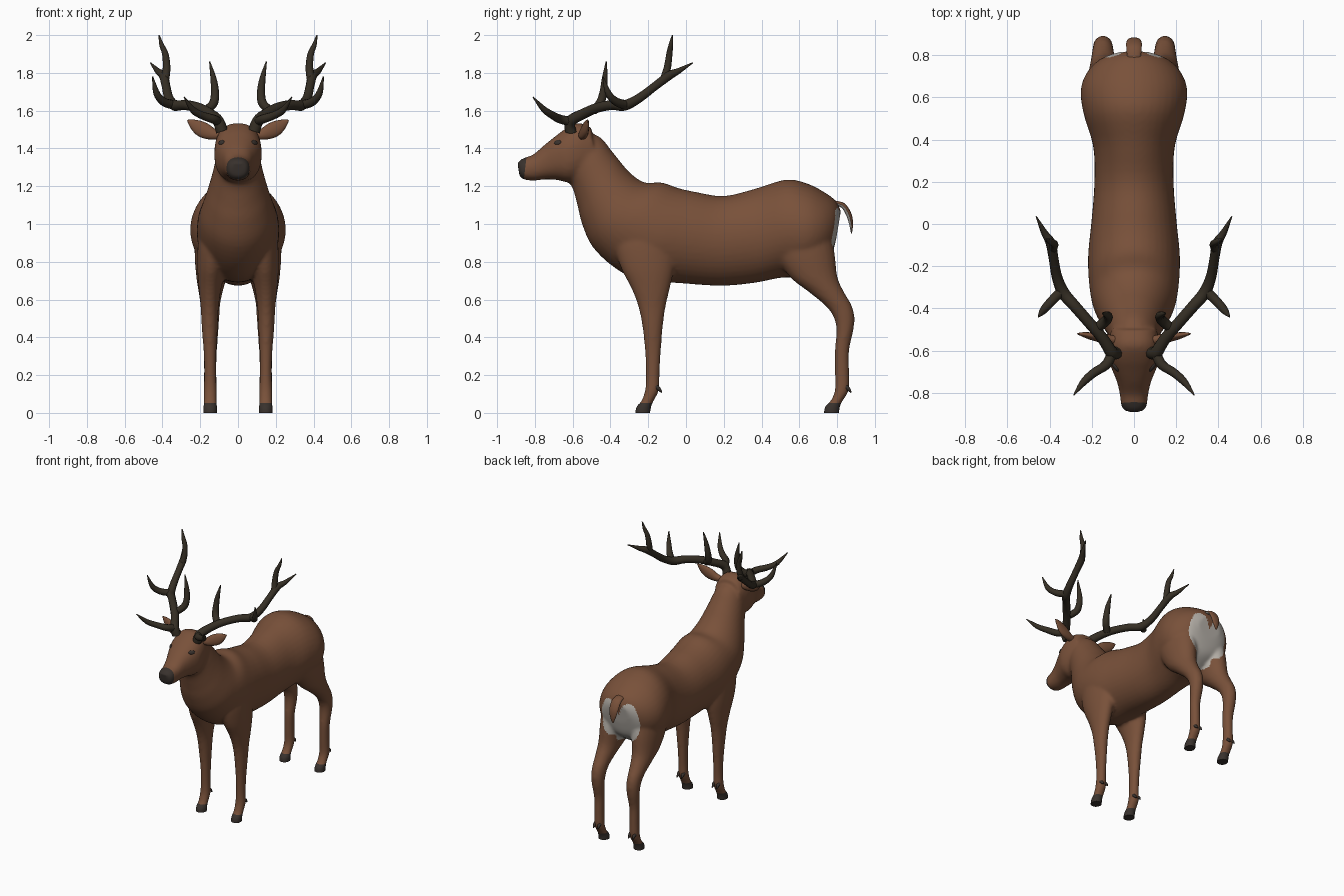
import bpy, bmesh, math
from mathutils import Vector, Matrix
from mathutils.bvhtree import BVHTree

if "Cube" in bpy.data.objects:
    bpy.data.objects.remove(bpy.data.objects["Cube"])


def material(name, rgb):
    m = bpy.data.materials.new(name)
    m.diffuse_color = (*rgb, 1)
    m.use_nodes = True
    m.node_tree.nodes["Principled BSDF"].inputs["Base Color"].default_value = m.diffuse_color
    return m


FUR = material("brown fur", (0.19, 0.082, 0.042))
PALE = material("pale rump", (0.46, 0.43, 0.39))
HORN = material("dark hoof", (0.040, 0.031, 0.026))
ANTLER = material("antler", (0.036, 0.028, 0.018))


def spline(a, b, c, d, t):
    return 0.5 * (2 * b + (c - a) * t + (2 * a - 5 * b + 4 * c - d) * t * t
                  + (3 * b - a - 3 * c + d) * t ** 3)


def loft(bm, rings, sides=24, steps=4, power=1.0):
    """Skin smoothly interpolated elliptical rings (centre, half axis, half axis)."""
    n, fine = len(rings), []
    for i in range(n - 1):
        quad = [rings[max(i - 1, 0)], rings[i], rings[i + 1], rings[min(i + 2, n - 1)]]
        for s in range(steps):
            fine.append([spline(*(q[k] for q in quad), s / steps) for k in range(3)])
    fine.append(rings[-1])

    def bend(v):
        return math.copysign(abs(v) ** power, v)
    loops = []
    for c, u, v in fine:
        loops.append([bm.verts.new(c + u * bend(math.cos(2 * math.pi * k / sides))
                                   + v * bend(math.sin(2 * math.pi * k / sides)))
                      for k in range(sides)])
    faces = [bm.faces.new((a[k], a[(k + 1) % sides], b[(k + 1) % sides], b[k]))
             for a, b in zip(loops, loops[1:]) for k in range(sides)]
    faces += [bm.faces.new(loops[0]), bm.faces.new(loops[-1])]
    bmesh.ops.recalc_face_normals(bm, faces=faces)


def tube(bm, points, radii, sides=10, flat=1.0, steps=5):
    """Tapered tube through the points."""
    pts, rings = [Vector(p) for p in points], []
    for i, p in enumerate(pts):
        t = (pts[min(i + 1, len(pts) - 1)] - pts[max(i - 1, 0)]).normalized()
        u = (Vector((1, 0, 0)) - t * t.x).normalized()
        rings.append((p, u * radii[i], t.cross(u) * radii[i] * flat))
    loft(bm, rings, sides, steps)


def finish(bm, name, mats, angle=50):
    me = bpy.data.meshes.new(name)
    bm.to_mesh(me)
    bm.free()
    for m in mats:
        me.materials.append(m)
    me.shade_smooth()
    me.set_sharp_from_angle(angle=math.radians(angle))
    ob = bpy.data.objects.new(name, me)
    bpy.context.collection.objects.link(ob)
    return ob


def slices(rows):
    """Rings from top point, bottom point and half width."""
    out = []
    for ty, tz, by, bz, w in rows:
        top, bot = Vector((0, ty, tz)), Vector((0, by, bz))
        out.append(((top + bot) / 2, Vector((w, 0, 0)), (top - bot) / 2))
    return out


def leg_rings(rows, side):
    return [(Vector((x * side, (y0 + y1) / 2, z)), Vector((rx, 0, 0)),
             Vector((0, (y1 - y0) / 2, 0))) for x, z, y0, y1, rx in rows]


TORSO = [(-.60, 1.48, -.66, 1.26, .10), (-.47, 1.47, -.605, 1.20, .115),
         (-.38, 1.37, -.575, 1.10, .14), (-.30, 1.275, -.55, 1.0, .17),
         (-.22, 1.22, -.495, .88, .20), (-.13, 1.22, -.38, .77, .215),
         (-.04, 1.19, -.24, .70, .217), (.05, 1.17, -.05, .688, .203),
         (.20, 1.148, .18, .673, .188), (.37, 1.188, .36, .688, .193),
         (.53, 1.235, .50, .715, .237), (.64, 1.215, .62, .72, .253),
         (.73, 1.17, .70, .76, .225), (.79, 1.125, .765, .82, .165),
         (.82, 1.07, .795, .92, .09)]
HEAD = [(-.892, 1.325, -.882, 1.255, .042), (-.865, 1.347, -.86, 1.236, .060),
        (-.81, 1.367, -.805, 1.230, .067), (-.75, 1.418, -.745, 1.236, .081),
        (-.70, 1.458, -.68, 1.233, .104), (-.64, 1.503, -.62, 1.22, .124),
        (-.57, 1.535, -.55, 1.24, .122), (-.50, 1.51, -.48, 1.27, .105)]
FRONT_LEG = [(.147, -.03, -.272, -.19, .037), (.147, .03, -.265, -.185, .038),
             (.147, .06, -.238, -.173, .035), (.147, .12, -.217, -.143, .036),
             (.147, .20, -.212, -.140, .032), (.148, .32, -.217, -.133, .034),
             (.150, .45, -.230, -.123, .042), (.150, .56, -.252, -.108, .048),
             (.148, .66, -.29, -.085, .060), (.140, .78, -.35, -.06, .076),
             (.125, .92, -.38, -.06, .085), (.110, 1.05, -.32, -.08, .07)]
HIND_LEG = [(.147, -.03, .728, .81, .037), (.147, .03, .733, .815, .038),
            (.147, .06, .763, .827, .035), (.147, .12, .788, .862, .036),
            (.147, .22, .788, .864, .033), (.147, .33, .788, .864, .036),
            (.147, .44, .796, .887, .044), (.147, .51, .780, .892, .048),
            (.147, .57, .735, .877, .052), (.145, .64, .65, .837, .064),
            (.140, .72, .55, .802, .081), (.130, .85, .47, .787, .10),
            (.120, 1.0, .48, .76, .10)]

# Body: torso, neck, head and legs fused into one skin
bm = bmesh.new()
loft(bm, slices(TORSO), 40)
loft(bm, slices(HEAD), 32, power=.85)
for s in (-1, 1):
    loft(bm, leg_rings(FRONT_LEG, s))
    loft(bm, leg_rings(HIND_LEG, s))
body = finish(bm, "body", [])
rm = body.modifiers.new("fuse", 'REMESH')
rm.mode, rm.voxel_size = 'VOXEL', .011
sm = body.modifiers.new("soften", 'SMOOTH')
sm.factor, sm.iterations = .5, 6
deps = bpy.context.evaluated_depsgraph_get()
skin = bpy.data.meshes.new_from_object(body.evaluated_get(deps))
bpy.data.objects.remove(body)
bm = bmesh.new()
bm.from_mesh(skin)
bpy.data.meshes.remove(skin)


def cut(co, no, clear=False):
    return bmesh.ops.bisect_plane(bm, geom=bm.verts[:] + bm.edges[:] + bm.faces[:],
                                  plane_co=co, plane_no=no, clear_inner=clear)


# Flat soles, then clean colour edges at hooves and nose
cut((0, 0, 0), (0, 0, 1), True)
bmesh.ops.holes_fill(bm, edges=[e for e in bm.edges if e.is_boundary], sides=0)
cut((0, 0, .052), (0, 0, 1))
cut((0, -.852, 1.29), (0, 1, -.12))
bm.normal_update()
for f in bm.faces:
    c, x = f.calc_center_median(), abs(f.calc_center_median().x)
    f.material_index = 0
    if c.z < .052 or c.y + .852 - .12 * (c.z - 1.29) < 0:
        f.material_index = 2
    elif c.y > .6 and f.normal.y > .2:
        oval = ((x - .08) / .078) ** 2 + ((c.z - .94) / .145) ** 2 < 1
        if oval or (x < .065 and .74 < c.z < .98):
            f.material_index = 1
tree = BVHTree.FromBMesh(bm)
finish(bm, "body", [FUR, PALE, HORN])

# Tail: brown above, pale below
bm = bmesh.new()
tube(bm, [(0, .77, 1.115), (0, .83, 1.098), (0, .862, 1.05), (0, .874, 1.0), (0, .876, .95)],
     [.03, .036, .036, .026, .006], 16, .4)
bm.normal_update()
for f in bm.faces:
    f.material_index = 1 if f.normal.y < -.2 else 0
finish(bm, "tail", [FUR, PALE])

for s, label in ((-1, "left"), (1, "right")):
    # Ear: flattened leaf
    bm = bmesh.new()
    up = Vector((-.42 * s, 0, .9))
    rows = [(.09, 1.468, -.55, .024, .02), (.13, 1.474, -.545, .03, .024),
            (.17, 1.491, -.537, .04, .022), (.21, 1.511, -.53, .038, .017),
            (.245, 1.533, -.523, .022, .010), (.268, 1.549, -.52, .003, .003)]
    loft(bm, [(Vector((x * s, y, z)), Vector((0, d, 0)), up * h)
              for x, z, y, h, d in rows], 16)
    finish(bm, label + "_ear", [FUR])

    # Eye: dark oval set on the side of the head
    hit, normal, _, _ = tree.ray_cast(Vector((s, -.68, 1.432)), Vector((-s, 0, 0)))
    bm = bmesh.new()
    spin = normal.to_track_quat('X', 'Z').to_matrix().to_4x4()
    bmesh.ops.create_uvsphere(bm, u_segments=16, v_segments=10, radius=1,
                              matrix=Matrix.Translation(hit) @ spin
                              @ Matrix.Diagonal((.007, .023, .014, 1)))
    finish(bm, label + "_eye", [HORN])

    # Antler: main beam with four tines
    bm = bmesh.new()
    branches = [
        ([(.085, -.61, 1.49), (.105, -.61, 1.545), (.15, -.54, 1.585), (.21, -.47, 1.615),
          (.28, -.39, 1.63), (.335, -.325, 1.628), (.365, -.25, 1.665), (.38, -.17, 1.725),
          (.395, -.09, 1.785), (.425, -.04, 1.81), (.463, .035, 1.853)],
         [.032, .031, .028, .027, .027, .029, .025, .023, .024, .016, .003]),
        ([(.10, -.60, 1.54), (.13, -.665, 1.555), (.19, -.705, 1.575), (.24, -.75, 1.605),
          (.285, -.81, 1.672)], [.026, .024, .021, .017, .003]),
        ([(.17, -.49, 1.60), (.13, -.455, 1.64), (.122, -.437, 1.70), (.13, -.43, 1.77),
          (.15, -.422, 1.86)], [.024, .024, .021, .016, .003]),
        ([(.335, -.31, 1.63), (.39, -.365, 1.645), (.43, -.41, 1.69), (.452, -.44, 1.78)],
         [.025, .023, .018, .003]),
        ([(.385, -.115, 1.77), (.378, -.098, 1.83), (.385, -.088, 1.90), (.405, -.08, 1.95),
          (.418, -.072, 2.0)], [.022, .020, .017, .012, .003])]
    for pts, radii in branches:
        tube(bm, [(x * s, y, z) for x, y, z in pts], radii)
    finish(bm, label + "_antler", [ANTLER])

    # Dewclaws behind each fetlock
    bm = bmesh.new()
    for y in (-.15, .853):
        for dx in (-.018, .018):
            x = .147 * s + dx
            tube(bm, [(x, y - .012, .14), (x, y + .006, .128), (x, y + .022, .108)],
                 [.012, .011, .003], 8, steps=2)
    finish(bm, label + "_dewclaws", [HORN])
